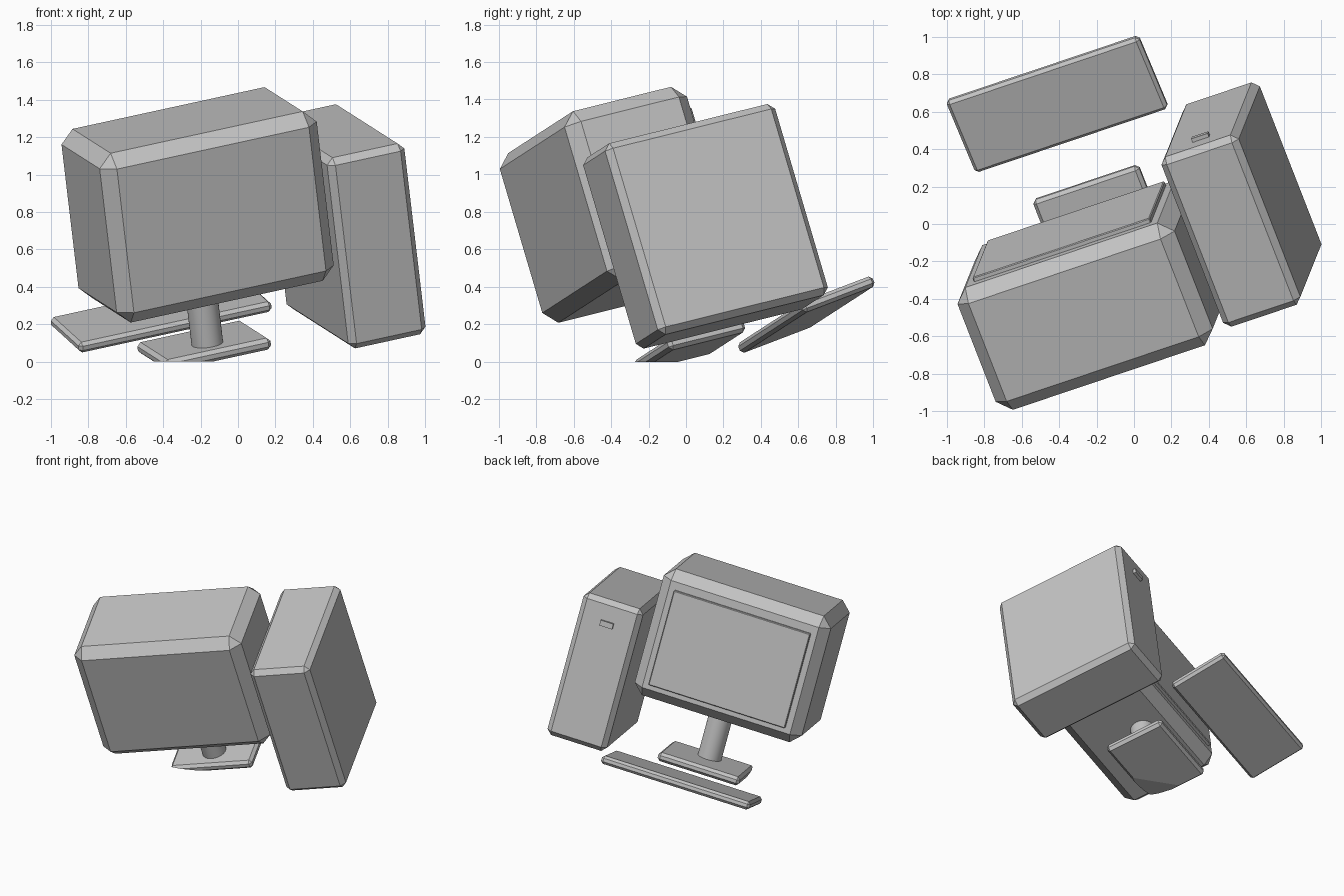
import bpy, bmesh, math
from mathutils import Matrix, Vector

cube = bpy.data.objects.get("Cube")
if cube:
    bpy.data.objects.remove(cube, do_unlink=True)

# Single grey plastic
grey = bpy.data.materials.new("grey_plastic")
grey.use_nodes = True
colour = (0.55, 0.55, 0.55, 1)
grey.diffuse_color = colour
grey.node_tree.nodes["Principled BSDF"].inputs["Base Color"].default_value = colour

# Tilted frame shared by the whole set: width, depth (towards the screen), height
width = Vector((0.928, 0.312, 0.202)).normalized()
up = Vector((-0.110, -0.280, 0.9535))
up = (up - width * up.dot(width)).normalized()
depth = up.cross(width)
FRAME = Matrix((width, depth, up)).transposed().to_4x4()


def finish(bm, name):
    bmesh.ops.recalc_face_normals(bm, faces=bm.faces)
    mesh = bpy.data.meshes.new(name)
    bm.to_mesh(mesh)
    bm.free()
    mesh.materials.append(grey)
    obj = bpy.data.objects.new(name, mesh)
    bpy.context.collection.objects.link(obj)
    return obj


def block(name, centre, size, bevel=0, tilt=0, cut_floor=False):
    """Chamfered box placed in the tilted frame."""
    bm = bmesh.new()
    bmesh.ops.create_cube(bm, size=1)
    bmesh.ops.scale(bm, vec=size, verts=bm.verts)
    if bevel:
        bmesh.ops.bevel(bm, geom=bm.edges[:], offset=bevel, segments=1,
                        profile=0.5, affect='EDGES')
    place = FRAME @ Matrix.Translation(centre) @ Matrix.Rotation(math.radians(tilt), 4, 'X')
    bmesh.ops.transform(bm, matrix=place, verts=bm.verts)
    if cut_floor:
        bmesh.ops.bisect_plane(bm, geom=bm.verts[:] + bm.edges[:] + bm.faces[:],
                               plane_co=(0, 0, 0), plane_no=(0, 0, 1), clear_inner=True)
        rim = [e for e in bm.edges if e.is_boundary]
        bmesh.ops.holes_fill(bm, edges=rim, sides=0)
    return finish(bm, name)


# Monitor with raised screen
block("monitor_body", (-0.15, -0.08, 0.93), (1.25, 0.72, 0.95), bevel=0.072)
block("screen", (-0.15, 0.28, 0.92), (1.02, 0.05, 0.71), bevel=0.005)

# Stand: post and floor-trimmed base
bm = bmesh.new()
bmesh.ops.create_cone(bm, cap_ends=True, segments=32, radius1=0.085, radius2=0.085, depth=0.5)
bmesh.ops.transform(bm, matrix=FRAME @ Matrix.Translation((-0.15, 0.03, 0.35)), verts=bm.verts)
post = finish(bm, "stand_post")
bpy.context.view_layer.objects.active = post
post.select_set(True)
bpy.ops.object.shade_smooth_by_angle(angle=math.radians(40))
block("stand_base", (-0.145, 0.1, 0.095), (0.61, 0.45, 0.065), bevel=0.02, cut_floor=True)

# Tower with power button
block("tower_case", (0.712, 0.054, 0.595), (0.445, 1.0, 1.07), bevel=0.035)
block("power_button", (0.715, 0.56, 0.96), (0.095, 0.03, 0.04))

# Keyboard, slightly tipped
block("keyboard", (-0.13, 0.785, 0.106), (1.11, 0.44, 0.06), bevel=0.018, tilt=6.5)
